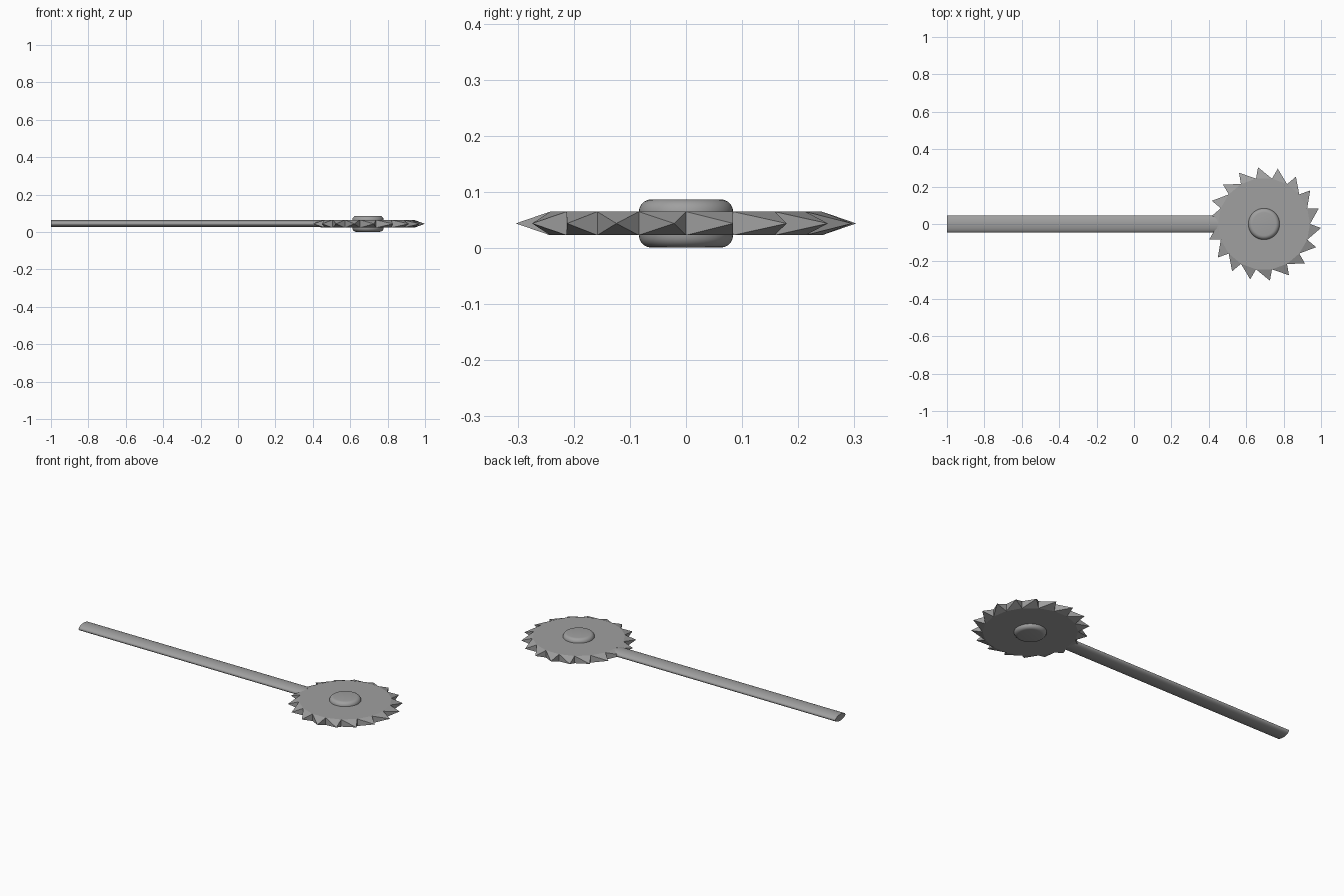
import bpy, bmesh, math
from mathutils import Matrix

cube = bpy.data.objects.get("Cube")
if cube:
    bpy.data.objects.remove(cube, do_unlink=True)

MID_Z = 0.044
BLADE_X = 0.695

steel = bpy.data.materials.new("grey_steel")
steel.use_nodes = True
grey = (0.35, 0.35, 0.35, 1)
steel.diffuse_color = grey
steel.node_tree.nodes["Principled BSDF"].inputs["Base Color"].default_value = grey


def make_object(name, bm, location, smooth):
    bmesh.ops.recalc_face_normals(bm, faces=bm.faces)
    mesh = bpy.data.meshes.new(name)
    bm.to_mesh(mesh)
    bm.free()
    mesh.materials.append(steel)
    obj = bpy.data.objects.new(name, mesh)
    obj.location = location
    bpy.context.collection.objects.link(obj)
    if smooth:
        bpy.ops.object.select_all(action='DESELECT')
        obj.select_set(True)
        bpy.context.view_layer.objects.active = obj
        bpy.ops.object.shade_smooth_by_angle(angle=math.radians(40))
    return obj


def cylinder(segments, radius, depth):
    bm = bmesh.new()
    bmesh.ops.create_cone(bm, cap_ends=True, segments=segments,
                          radius1=radius, radius2=radius, depth=depth)
    return bm


# Saw blade: a flat disc whose side faces are drawn out into raked points
TEETH, ROOT, TIP, HALF = 18, 0.246, 0.305, 0.021
bm = bmesh.new()
step = 2 * math.pi / TEETH


def point(angle, radius, z):
    return bm.verts.new((radius * math.cos(angle), radius * math.sin(angle), z))


top = [point(i * step, ROOT, HALF) for i in range(TEETH)]
bottom = [point(i * step, ROOT, -HALF) for i in range(TEETH)]
bm.faces.new(top)
bm.faces.new(bottom[::-1])
for i in range(TEETH):
    j = (i + 1) % TEETH
    tip = point((i + 0.8) * step, TIP, 0)
    ring = [bottom[i], bottom[j], top[j], top[i]]
    for k in range(4):
        bm.faces.new((ring[k], ring[(k + 1) % 4], tip))
make_object("saw_blade", bm, (BLADE_X, 0, MID_Z), False)

# Hub: a thick disc with rounded rims
bm = cylinder(48, 0.084, 0.086)
rims = [e for e in bm.edges if abs(e.verts[0].co.z - e.verts[1].co.z) < 0.001]
bmesh.ops.bevel(bm, geom=rims, offset=0.022, segments=5, profile=0.5, affect='EDGES')
make_object("hub", bm, (BLADE_X, 0, MID_Z), True)

# Handle: a long rod of oval section running into the blade
START, END = -1.0, 0.6
bm = cylinder(32, 1, END - START)
bmesh.ops.transform(bm, verts=bm.verts,
                    matrix=Matrix.Diagonal((0.019, 0.046, 1, 1)))
bmesh.ops.rotate(bm, verts=bm.verts, matrix=Matrix.Rotation(math.pi / 2, 3, 'Y'))
make_object("handle", bm, ((START + END) / 2, 0, MID_Z + 0.001), True)
